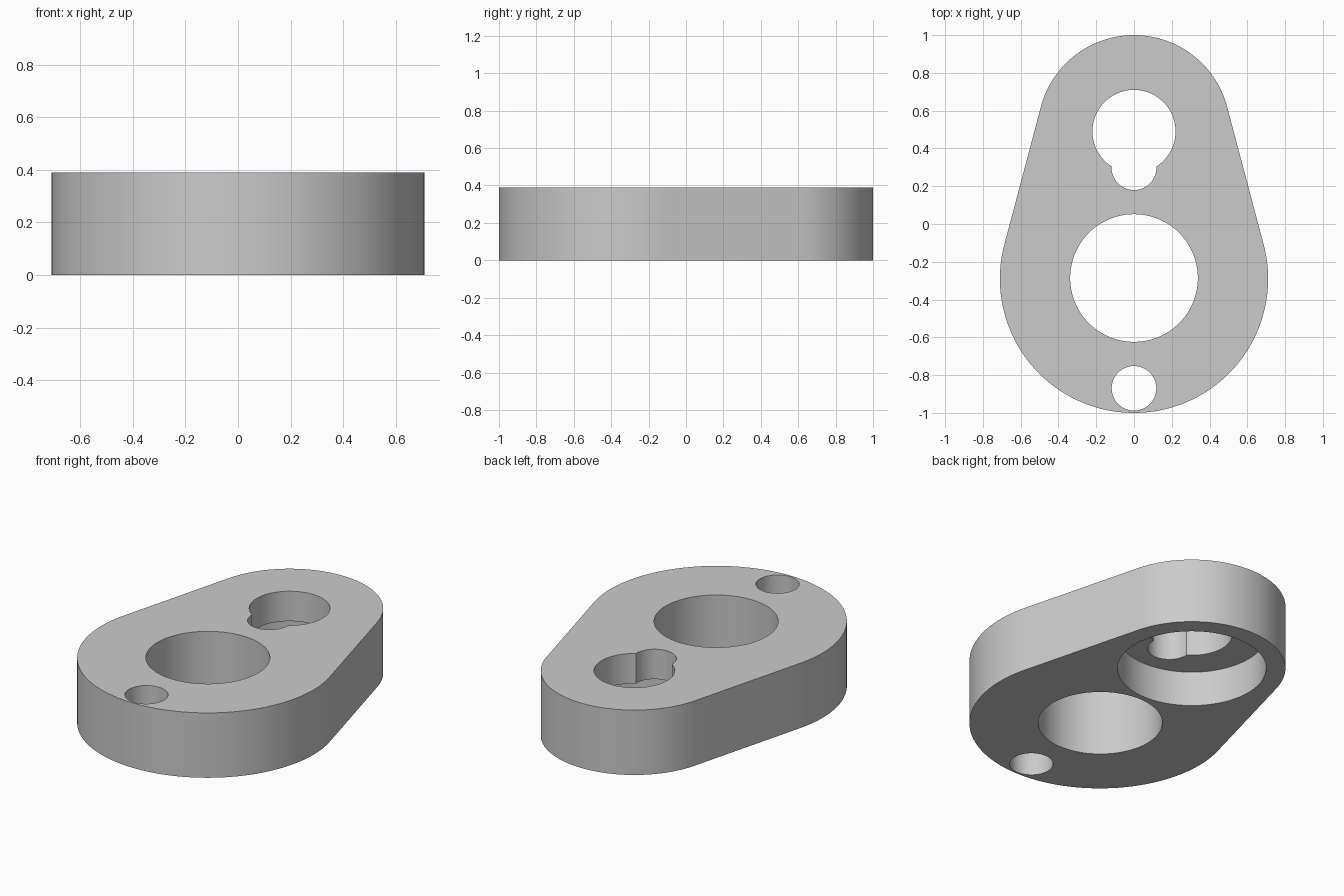
import bpy
import bmesh
from math import asin, cos, sin, pi

cube = bpy.data.objects.get("Cube")
if cube:
    bpy.data.objects.remove(cube, do_unlink=True)

HEIGHT = 0.39
LARGE_Y, LARGE_R = -0.29, 0.71
SMALL_Y, SMALL_R = 0.49, 0.51

grey = bpy.data.materials.new("plain grey")
grey.use_nodes = True
colour = (0.6, 0.6, 0.6, 1)
grey.diffuse_color = colour
grey.node_tree.nodes["Principled BSDF"].inputs["Base Color"].default_value = colour


def arc(cy, radius, start, end, steps):
    """Points on an arc centred on the y axis, both ends included."""
    angles = [start + (end - start) * i / steps for i in range(steps + 1)]
    return [(radius * cos(a), cy + radius * sin(a)) for a in angles]


def prism(name, points, bottom, top):
    """Solid made by extruding a closed outline upwards."""
    bm = bmesh.new()
    base = bm.faces.new([bm.verts.new((x, y, bottom)) for x, y in points])
    result = bmesh.ops.extrude_face_region(bm, geom=[base], use_keep_orig=True)
    raised = [v for v in result["geom"] if isinstance(v, bmesh.types.BMVert)]
    bmesh.ops.translate(bm, verts=raised, vec=(0, 0, top - bottom))
    bmesh.ops.recalc_face_normals(bm, faces=bm.faces)
    mesh = bpy.data.meshes.new(name)
    bm.to_mesh(mesh)
    bm.free()
    mesh.materials.append(grey)
    obj = bpy.data.objects.new(name, mesh)
    bpy.context.collection.objects.link(obj)
    return obj


def drill(body, name, cy, radius, bottom, top):
    """Cut a round hole into the body."""
    points = arc(cy, radius, 0, 2 * pi, 96)[:-1]
    cutter = prism(name, points, bottom, top)
    cutter.hide_render = True
    cut = body.modifiers.new(name, "BOOLEAN")
    cut.operation = "DIFFERENCE"
    cut.solver = "EXACT"
    cut.object = cutter
    bpy.context.view_layer.objects.active = body
    bpy.ops.object.modifier_apply(modifier=cut.name)
    bpy.data.objects.remove(cutter, do_unlink=True)


# Tapered plate: two round ends joined by tangent sides
tilt = asin((LARGE_R - SMALL_R) / (SMALL_Y - LARGE_Y))
outline = arc(SMALL_Y, SMALL_R, tilt, pi - tilt, 64)
outline += arc(LARGE_Y, LARGE_R, pi - tilt, 2 * pi + tilt, 96)
plate = prism("tapered_plate", outline, 0, HEIGHT)

# Through holes, with the keyhole slot made from two overlapping circles
for name, cy, radius in (
    ("main_bore", -0.286, 0.338),
    ("pin_hole", -0.87, 0.118),
    ("keyhole_round", SMALL_Y, 0.22),
    ("keyhole_notch", 0.299, 0.119),
):
    drill(plate, name, cy, radius, -0.1, HEIGHT + 0.1)

# Wide recess on the underside, beneath the keyhole
drill(plate, "underside_recess", SMALL_Y, 0.405, -0.1, 0.21)

# Smooth walls with crisp rims
bpy.ops.object.select_all(action="DESELECT")
plate.select_set(True)
bpy.context.view_layer.objects.active = plate
bpy.ops.object.shade_smooth_by_angle(angle=pi / 6)
